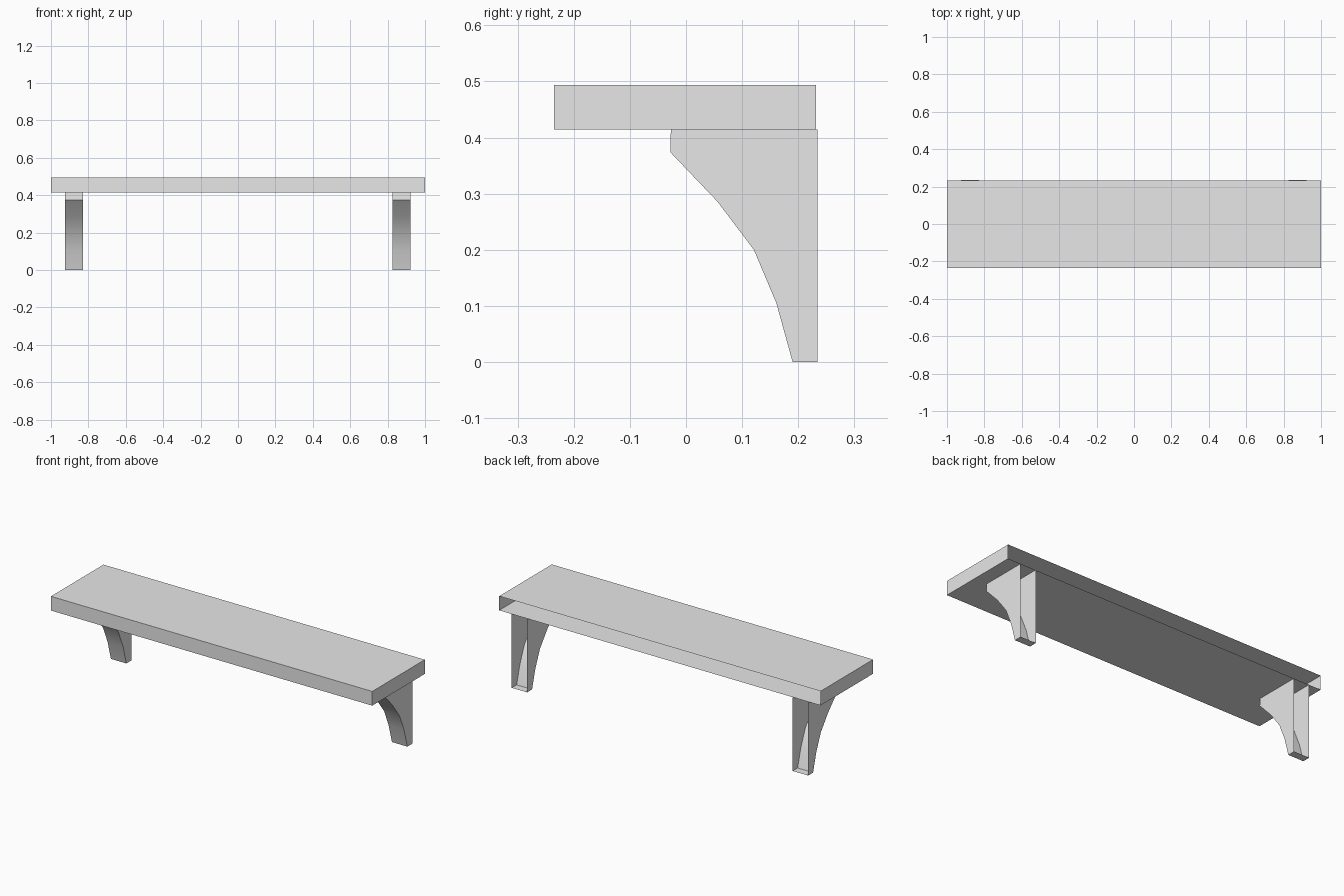
import bpy
import bmesh
import math
from mathutils import Vector

default = bpy.data.objects.get("Cube")
if default:
    bpy.data.objects.remove(default, do_unlink=True)

grey = bpy.data.materials.new("light_grey")
grey.use_nodes = True
colour = (0.8, 0.8, 0.8, 1)
grey.diffuse_color = colour
grey.node_tree.nodes["Principled BSDF"].inputs["Base Color"].default_value = colour


def extrude_profile(name, profile, x_min, x_max, open_sides):
    """Extrude a (y, z) outline along x, leaving the sides facing open_sides open."""
    bm = bmesh.new()
    outline = bm.faces.new([bm.verts.new((x_min, y, z)) for y, z in profile])
    grown = bmesh.ops.extrude_face_region(bm, geom=[outline], use_keep_orig=True)
    new_verts = [g for g in grown["geom"] if isinstance(g, bmesh.types.BMVert)]
    bmesh.ops.translate(bm, verts=new_verts, vec=(x_max - x_min, 0, 0))
    bmesh.ops.recalc_face_normals(bm, faces=bm.faces[:])
    bm.normal_update()
    opened = [f for f in bm.faces
              if any(f.normal.dot(Vector(d)) > 0.99 for d in open_sides)]
    bmesh.ops.delete(bm, geom=opened, context="FACES")
    mesh = bpy.data.meshes.new(name)
    bm.to_mesh(mesh)
    bm.free()
    mesh.materials.append(grey)
    obj = bpy.data.objects.new(name, mesh)
    bpy.context.collection.objects.link(obj)
    return obj


BACK, UP = (0, 1, 0), (0, 0, 1)
UNDERSIDE = 0.414

# Shelf board, open against the wall
board = [(-0.235, UNDERSIDE), (0.232, UNDERSIDE), (0.232, 0.494), (-0.235, 0.494)]
extrude_profile("shelf_board", board, -1, 1, [BACK])

# Curved brackets, open against the wall and under the board
bracket = [(0.234, 0), (0.19, 0), (0.161, 0.105), (0.121, 0.2), (0.056, 0.286),
           (-0.028, 0.374), (-0.027, UNDERSIDE), (0.234, UNDERSIDE)]
for name, centre in (("right_bracket", -0.876), ("left_bracket", 0.873)):
    obj = extrude_profile(name, bracket, centre - 0.048, centre + 0.048, [BACK, UP])
    bpy.ops.object.select_all(action="DESELECT")
    obj.select_set(True)
    bpy.context.view_layer.objects.active = obj
    bpy.ops.object.shade_smooth_by_angle(angle=math.radians(30))
